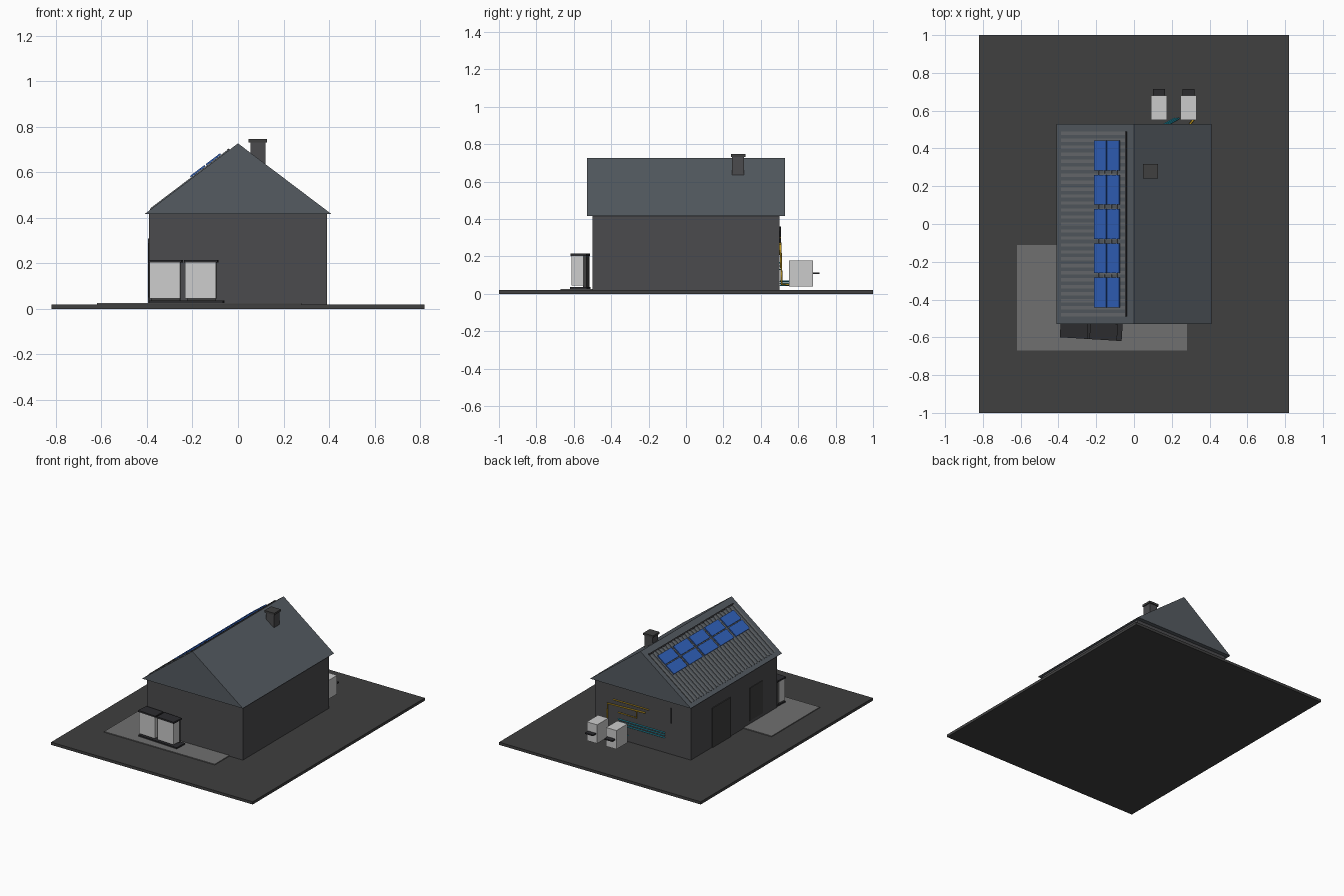
import bpy, bmesh, math
from mathutils import Vector, Matrix

if "Cube" in bpy.data.objects:
    bpy.data.objects.remove(bpy.data.objects["Cube"])


def mat(name, r, g, b):
    m = bpy.data.materials.new(name)
    m.diffuse_color = (r, g, b, 1)
    m.use_nodes = True
    m.node_tree.nodes["Principled BSDF"].inputs["Base Color"].default_value = m.diffuse_color
    return m


DARK = mat("dark_grey", 0.05, 0.05, 0.05)
WALL = mat("wall_grey", 0.07, 0.07, 0.075)
ROOF = mat("roof_slate", 0.09, 0.105, 0.12)
SEAM = mat("seam_grey", 0.14, 0.15, 0.16)
PAVE = mat("paving_grey", 0.16, 0.16, 0.16)
LIGHT = mat("light_grey", 0.6, 0.6, 0.6)
BLACK = mat("near_black", 0.025, 0.025, 0.028)
BLUE = mat("solar_blue", 0.03, 0.12, 0.5)
YELLOW = mat("pipe_yellow", 0.6, 0.36, 0.02)
CYAN = mat("pipe_cyan", 0.02, 0.4, 0.55)


def finish(name, bm, material):
    me = bpy.data.meshes.new(name)
    bmesh.ops.recalc_face_normals(bm, faces=bm.faces[:])
    bm.to_mesh(me)
    bm.free()
    me.materials.append(material)
    ob = bpy.data.objects.new(name, me)
    bpy.context.collection.objects.link(ob)
    return ob


def box(name, x, y, z, material, frame=Matrix()):
    """Box from (min, max) ranges, placed in an optional local frame."""
    lo, hi = Vector((x[0], y[0], z[0])), Vector((x[1], y[1], z[1]))
    bm = bmesh.new()
    bmesh.ops.create_cube(bm, size=1, matrix=frame @ Matrix.Translation((lo + hi) / 2)
                          @ Matrix.Diagonal((*(hi - lo), 1)))
    return finish(name, bm, material)


def pipe(name, points, radius, material):
    cu = bpy.data.curves.new(name, 'CURVE')
    cu.dimensions = '3D'
    cu.bevel_depth = radius
    cu.bevel_resolution = 1
    cu.use_fill_caps = True
    sp = cu.splines.new('POLY')
    sp.points.add(len(points) - 1)
    for p, co in zip(sp.points, points):
        p.co = (*co, 1)
    cu.materials.append(material)
    ob = bpy.data.objects.new(name, cu)
    bpy.context.collection.objects.link(ob)


# Plot and paving
box("ground_slab", (-0.82, 0.82), (-1, 1), (0, 0.02), DARK)
box("patio", (-0.62, 0.28), (-0.67, -0.11), (0.02, 0.026), PAVE)

# House body and gable roof
box("house_walls", (-0.39, 0.39), (-0.5, 0.5), (0.02, 0.417), WALL)
bm = bmesh.new()
gable = bm.faces.new([bm.verts.new(p) for p in
                      ((-0.41, -0.53, 0.417), (0.41, -0.53, 0.417), (0, -0.53, 0.727))])
ext = bmesh.ops.extrude_face_region(bm, geom=[gable], use_keep_orig=True)
bmesh.ops.translate(bm, vec=(0, 1.06, 0),
                    verts=[g for g in ext["geom"] if isinstance(g, bmesh.types.BMVert)])
finish("gable_roof", bm, ROOF)

# Chimney
box("chimney", (0.055, 0.12), (0.245, 0.31), (0.6, 0.732), WALL)
box("chimney_cap", (0.047, 0.127), (0.24, 0.317), (0.732, 0.747), DARK)

# Seamed sheet, solar panels and bars lie in the left slope's frame
pitch = math.atan2(0.31, 0.41)
slope = Matrix.Translation((-0.41, 0, 0.417)) @ Matrix.Rotation(-pitch, 4, 'Y')


def s(x):
    """Distance up the slope for a plan position x."""
    return (x + 0.41) / math.cos(pitch)


box("roof_sheet", (s(-0.385), s(-0.04)), (-0.49, 0.49), (-0.002, 0.002), ROOF, slope)
for i in range(27):
    y = -0.481 + i * 0.037
    box(f"roof_seam_{i}", (s(-0.383), s(-0.042)), (y - 0.009, y + 0.009), (0, 0.005), SEAM, slope)
box("upper_bar", (s(-0.044), s(-0.036)), (-0.49, 0.49), (-0.002, 0.007), BLACK, slope)
for i in range(5):
    y = (i - 2) * 0.181
    for j, (a, b) in enumerate(((-0.203, -0.14), (-0.134, -0.071))):
        box(f"solar_panel_{i}_{j}", (s(a), s(b)), (y - 0.079, y + 0.079), (0.006, 0.013), BLUE, slope)
for i, x in enumerate((-0.185, -0.155, -0.118, -0.088)):
    box(f"panel_rail_{i}", (s(x) - 0.003, s(x) + 0.003), (-0.44, 0.44), (0.003, 0.007), SEAM, slope)

# Openings on the left wall
box("side_door", (-0.396, -0.38), (0.045, 0.255), (0.02, 0.31), DARK)
box("side_window", (-0.394, -0.38), (-0.33, -0.18), (0.05, 0.29), DARK)

# Two cabinets on a plinth at the front, turned slightly
front = Matrix.Translation((-0.385, -0.52, 0)) @ Matrix.Rotation(math.radians(-3.5), 4, 'Z')
box("cabinet_plinth", (0, 0.325), (-0.08, 0.01), (0.026, 0.036), BLACK, front)
for i in range(2):
    x = i * 0.157
    box(f"cabinet_{i}", (x, x + 0.136), (-0.075, -0.012), (0.045, 0.203), LIGHT, front)
    box(f"cabinet_back_{i}", (x + 0.004, x + 0.132), (-0.012, 0.005), (0.036, 0.205), DARK, front)
    box(f"cabinet_lid_{i}", (x - 0.003, x + 0.143), (-0.08, 0.007), (0.203, 0.215), BLACK, front)

# Two outdoor units with shelves at the back
for i, x in enumerate((0.09, 0.247)):
    box(f"outdoor_unit_{i}", (x, x + 0.084), (0.55, 0.68), (0.04, 0.178), LIGHT)
    box(f"unit_shelf_{i}", (x + 0.01, x + 0.074), (0.68, 0.715), (0.105, 0.114), BLACK)

# Pipework on the back wall
pipe("yellow_riser", [(0.32, 0.56, 0.05), (0.285, 0.512, 0.05), (0.285, 0.505, 0.26),
                      (-0.02, 0.505, 0.27)], 0.006, YELLOW)
pipe("yellow_upper_run", [(0.24, 0.504, 0.3), (-0.05, 0.504, 0.3)], 0.004, YELLOW)
pipe("yellow_lower_run", [(0.2, 0.504, 0.215), (0.05, 0.504, 0.215), (0.05, 0.504, 0.27)],
     0.004, YELLOW)
for i in range(3):
    z = 0.13 + i * 0.018
    pipe(f"cyan_run_{i}", [(0.2, 0.503, z), (-0.18, 0.503, z)], 0.004, CYAN)
    zc = 0.045 + i * 0.011
    pipe(f"cyan_link_{i}", [(0.24 - i * 0.012, 0.56, zc), (0.14 - i * 0.012, 0.504, zc)], 0.004, CYAN)
pipe("wall_rod", [(-0.23, 0.504, 0.25), (-0.23, 0.504, 0.36)], 0.004, BLACK)
